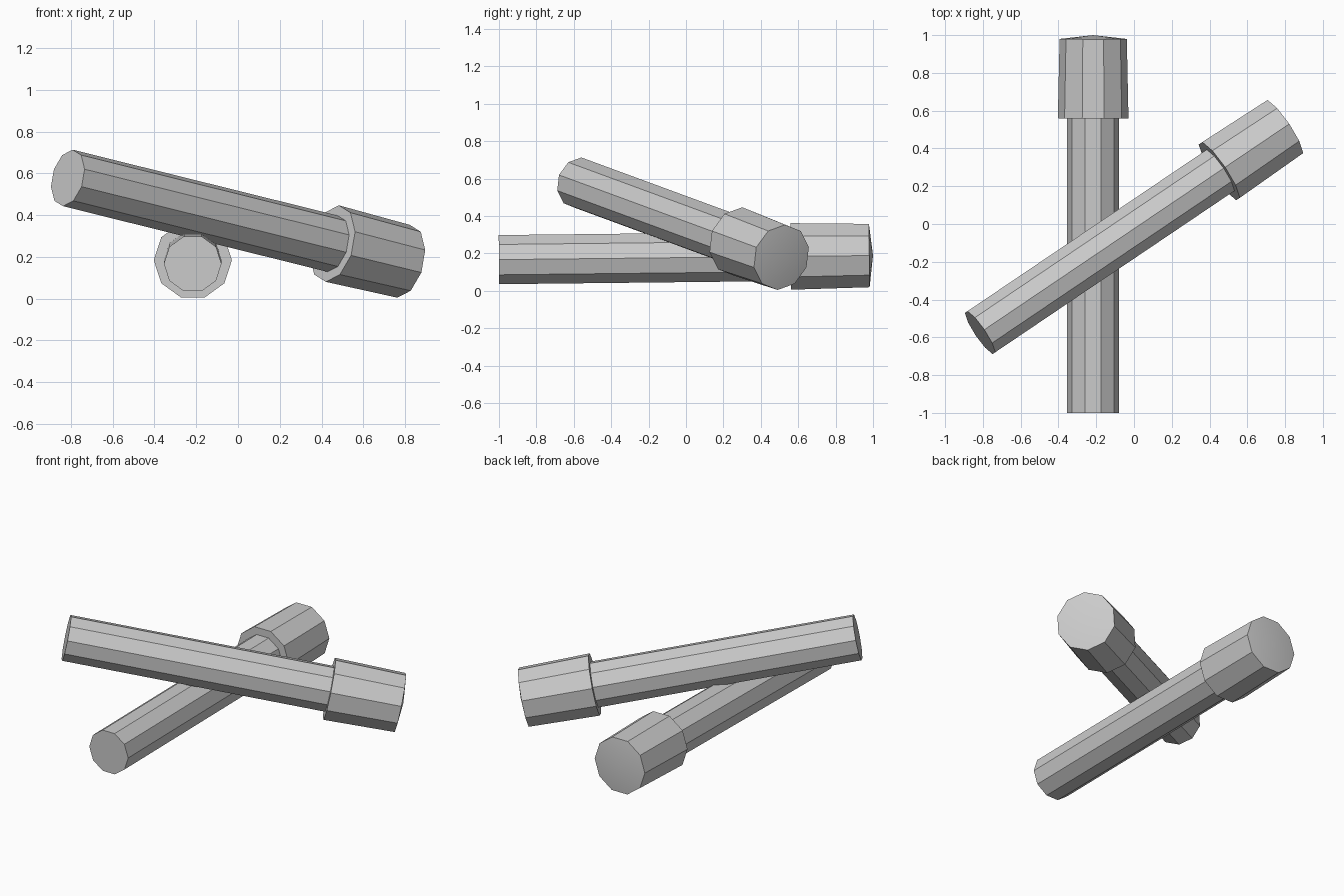
import bpy, bmesh
from math import sin, cos, pi
from mathutils import Vector

if "Cube" in bpy.data.objects:
    bpy.data.objects.remove(bpy.data.objects["Cube"])

SIDES = 10
# (radius, distance along the axis): shaft, shoulder, slightly tapered head
PROFILE = [(0.138, 0), (0.138, 1.56), (0.187, 1.56), (0.178, 1.98)]
LENGTH = 2.0


def headed_rod(name, tail, tip, phase):
    """Ten-sided rod with a wider head, running from tail to tip."""
    tail, tip = Vector(tail), Vector(tip)
    axis = (tip - tail).normalized()
    side = axis.cross(Vector((0, 0, 1))).normalized()
    up = side.cross(axis)

    bm = bmesh.new()
    rings = []
    for r, t in PROFILE:
        angles = [phase + 2 * pi * i / SIDES for i in range(SIDES)]
        rings.append([bm.verts.new(tail + axis * t + (side * cos(a) + up * sin(a)) * r)
                      for a in angles])
    for a, b in zip(rings, rings[1:]):
        for i in range(SIDES):
            j = (i + 1) % SIDES
            bm.faces.new((a[i], a[j], b[j], b[i]))
    # flat tail end and shallow domed head end
    bm.faces.new(rings[0])
    apex = bm.verts.new(tail + axis * LENGTH)
    for i in range(SIDES):
        bm.faces.new((rings[-1][i], rings[-1][(i + 1) % SIDES], apex))
    bmesh.ops.recalc_face_normals(bm, faces=bm.faces)

    mesh = bpy.data.meshes.new(name)
    bm.to_mesh(mesh)
    bm.free()
    obj = bpy.data.objects.new(name, mesh)
    bpy.context.collection.objects.link(obj)
    # only the shallow dome is smooth; the facets stay sharp
    bpy.ops.object.select_all(action='DESELECT')
    obj.select_set(True)
    bpy.context.view_layer.objects.active = obj
    bpy.ops.object.shade_smooth_by_angle(angle=0.3)


# lower rod lies front to back, upper rod leans across it
headed_rod("lower_rod", (-0.217, -1.0, 0.167), (-0.216, 1.0, 0.189), 0)
headed_rod("upper_rod", (-0.815, -0.575, 0.578), (0.797, 0.513, 0.178), pi / 2)
